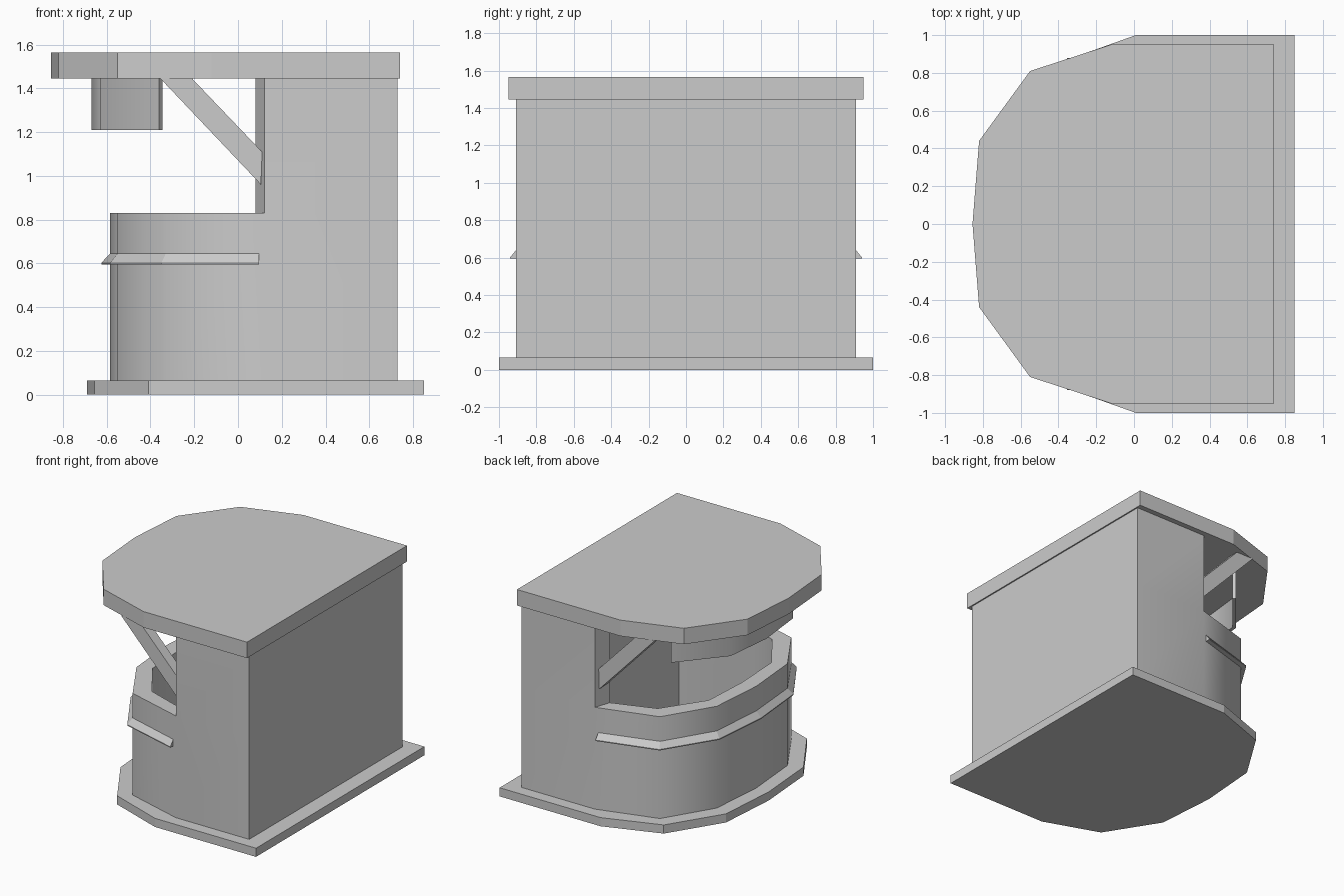
import bpy, bmesh, math

cube = bpy.data.objects.get("Cube")
if cube:
    bpy.data.objects.remove(cube, do_unlink=True)

grey = bpy.data.materials.new("plain_grey")
grey.use_nodes = True
tone = (0.6, 0.6, 0.6, 1)
grey.diffuse_color = tone
grey.node_tree.nodes["Principled BSDF"].inputs["Base Color"].default_value = tone


def finish(name, bm, smooth_angle=None):
    bmesh.ops.recalc_face_normals(bm, faces=bm.faces)
    mesh = bpy.data.meshes.new(name)
    bm.to_mesh(mesh)
    bm.free()
    mesh.materials.append(grey)
    obj = bpy.data.objects.new(name, mesh)
    bpy.context.collection.objects.link(obj)
    if smooth_angle:
        bpy.ops.object.select_all(action='DESELECT')
        obj.select_set(True)
        bpy.context.view_layer.objects.active = obj
        bpy.ops.object.shade_smooth_by_angle(angle=math.radians(smooth_angle))
    return obj


def mirrored(half):
    """Half outline from +y to the centre line, completed across y = 0."""
    return half + [(x, -y) for x, y in reversed(half[:-1])]


def prism(name, points, offset):
    """Extrude a closed 3D polygon along an offset."""
    bm = bmesh.new()
    face = bm.faces.new([bm.verts.new(p) for p in points])
    ext = bmesh.ops.extrude_face_region(bm, geom=[face])
    verts = [v for v in ext["geom"] if isinstance(v, bmesh.types.BMVert)]
    bmesh.ops.translate(bm, verts=verts, vec=offset)
    # extrusion drops nothing, so the starting face remains as the cap
    return finish(name, bm)


def sweep(name, sections, smooth_angle=None):
    """Skin matching closed cross-sections and cap both ends."""
    bm = bmesh.new()
    rows = [[bm.verts.new(p) for p in s] for s in sections]
    for a, b in zip(rows, rows[1:]):
        for i in range(len(a)):
            j = (i + 1) % len(a)
            bm.faces.new((a[i], a[j], b[j], b[i]))
    bm.faces.new(rows[0])
    bm.faces.new(rows[-1])
    return finish(name, bm, smooth_angle)


# Floor slab and roof slab
base = mirrored([(.85, 1), (.01, 1), (-.41, .85), (-.655, .46), (-.69, 0)])
roof = mirrored([(.74, .95), (-.12, .95), (-.55, .81), (-.82, .44), (-.855, 0)])
prism("floor_slab", [(x, y, 0) for x, y in base], (0, 0, .065))
prism("roof_slab", [(x, y, 1.445) for x, y in roof], (0, 0, .12))

# Hollow wall: low counter round the front, full height at the rear
outer = mirrored([(.73, .91), (.12, .91), (-.33, .78), (-.55, .42), (-.585, 0)])
inner = mirrored([(.61, .79), (.08, .79), (-.24, .68), (-.45, .37), (-.47, 0)])
levels = (.065, .83, 1.445)
n = len(outer)
tall = {0, n - 2, n - 1}
cells = {(s, 0) for s in range(n)} | {(s, 1) for s in tall}
bm = bmesh.new()
cache = {}


def corner(ring, i, k):
    key = (ring is outer, i % n, k)
    if key not in cache:
        cache[key] = bm.verts.new((*ring[i % n], levels[k]))
    return cache[key]


for s, k in cells:
    for ring in (outer, inner):
        bm.faces.new([corner(ring, s, k), corner(ring, s + 1, k),
                      corner(ring, s + 1, k + 1), corner(ring, s, k + 1)])
    for edge, other in ((k, k - 1), (k + 1, k + 1)):
        if (s, other) not in cells:
            bm.faces.new([corner(outer, s, edge), corner(outer, s + 1, edge),
                          corner(inner, s + 1, edge), corner(inner, s, edge)])
    for i, other in ((s, s - 1), (s + 1, s + 1)):
        if (other % n, k) not in cells:
            bm.faces.new([corner(outer, i, k), corner(inner, i, k),
                          corner(inner, i, k + 1), corner(outer, i, k + 1)])
finish("kiosk_wall", bm, 45)

# Sloped trim strip under the counter edge
wall_path = mirrored([(.095, .905), (-.33, .78), (-.55, .42), (-.585, 0)])
trim_path = mirrored([(.095, .94), (-.35, .815), (-.585, .44), (-.625, 0)])
sweep("counter_trim", [[(*w, .595), (*w, .645), (*t, .602), (*t, .595)]
                       for w, t in zip(wall_path, trim_path)])

# Thin curved sign board hanging below the roof
sign_out = mirrored([(-.36, .69), (-.63, .37), (-.67, 0)])
sign_in = mirrored([(-.345, .67), (-.605, .36), (-.645, 0)])
sweep("hanging_sign_board", [[(*o, 1.21), (*o, 1.445), (*i, 1.445), (*i, 1.21)]
                             for o, i in zip(sign_out, sign_in)], 45)

# Diagonal roof braces, one each side
brace = [(-.355, 1.445), (-.21, 1.445), (.11, 1.11), (.105, .96)]
for side, label in ((1, "back"), (-1, "front")):
    prism(label + "_roof_brace", [(x, side * .88, z) for x, z in brace],
          (0, -side * .08, 0))
